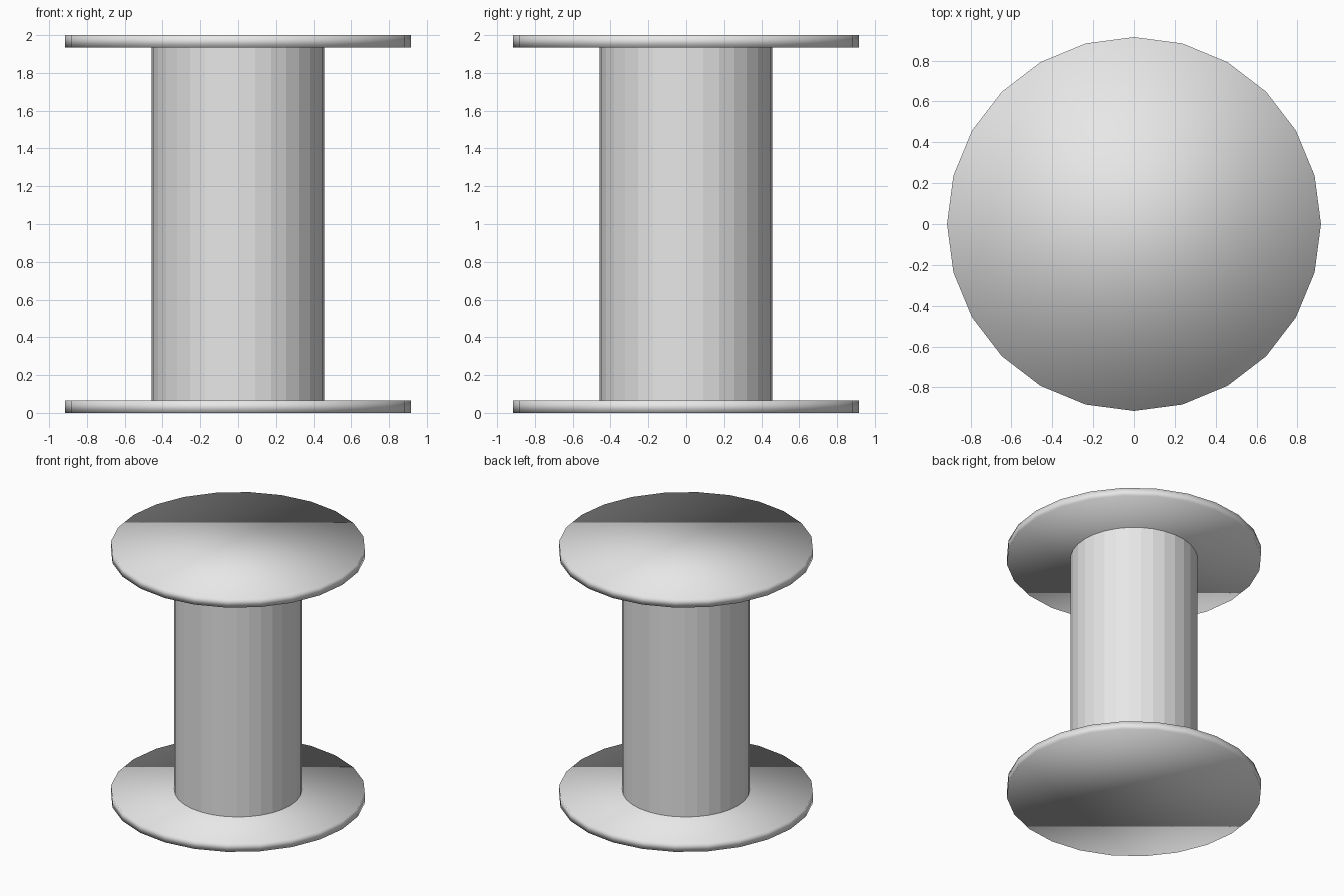
import bpy

if "Cube" in bpy.data.objects:
    bpy.data.objects.remove(bpy.data.objects["Cube"])

grey = bpy.data.materials.new("plain grey")
grey.diffuse_color = (0.8, 0.8, 0.8, 1)
grey.use_nodes = True
grey.node_tree.nodes["Principled BSDF"].inputs["Base Color"].default_value = grey.diffuse_color


def drum(name, sides, radius, z0, z1):
    """Upright capped cylinder between two heights."""
    bpy.ops.mesh.primitive_cylinder_add(
        vertices=sides, radius=radius, depth=z1 - z0, location=(0, 0, (z0 + z1) / 2))
    obj = bpy.context.object
    obj.name = name
    obj.data.materials.append(grey)
    return obj


HEIGHT, THICK = 2.0, 0.065

# End discs, shaded smooth across the rim
for name, z in (("bottom_flange", 0), ("top_flange", HEIGHT - THICK)):
    drum(name, 24, 0.915, z, z + THICK)
    bpy.ops.object.shade_smooth()

# Faceted core between the discs
drum("spool_core", 32, 0.458, THICK, HEIGHT - THICK)
